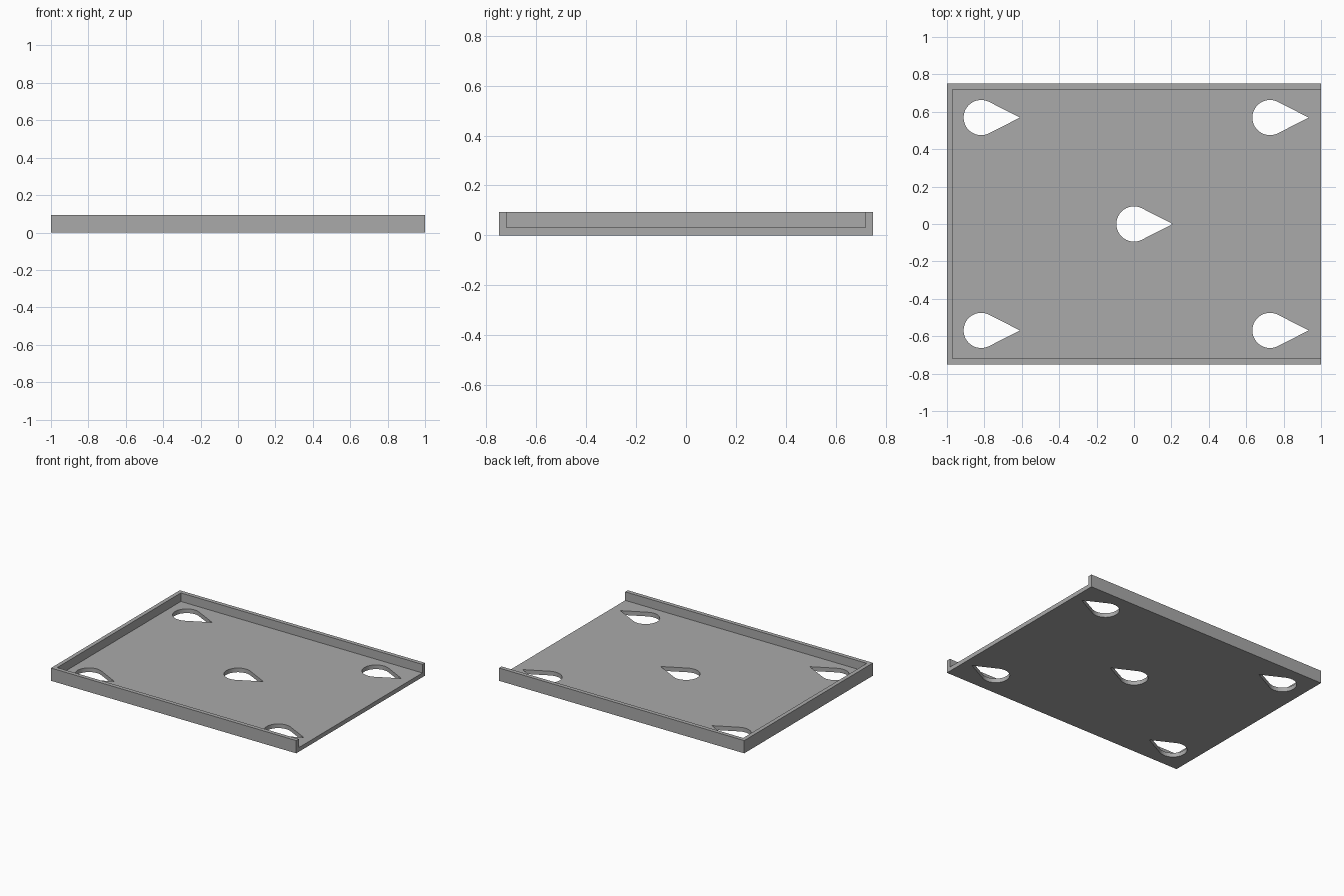
import bpy, bmesh
from math import acos, cos, sin, pi

LENGTH, WIDTH, HEIGHT = 2.0, 1.5, 0.094
WALL, FLOOR = 0.03, 0.031
HOLE_RADIUS, HOLE_TIP = 0.094, 0.207

cube = bpy.data.objects.get("Cube")
if cube:
    bpy.data.objects.remove(cube, do_unlink=True)

grey = bpy.data.materials.new("plain grey")
grey.use_nodes = True
colour = (0.4, 0.4, 0.4, 1)
grey.diffuse_color = colour
grey.node_tree.nodes["Principled BSDF"].inputs["Base Color"].default_value = colour


def prism(name, outline, bottom, top):
    """Extrude a flat outline from bottom to top."""
    bm = bmesh.new()
    face = bm.faces.new([bm.verts.new((x, y, bottom)) for x, y in outline])
    result = bmesh.ops.extrude_face_region(bm, geom=[face])
    raised = [v for v in result["geom"] if isinstance(v, bmesh.types.BMVert)]
    bmesh.ops.translate(bm, verts=raised, vec=(0, 0, top - bottom))
    bmesh.ops.recalc_face_normals(bm, faces=bm.faces)
    mesh = bpy.data.meshes.new(name)
    bm.to_mesh(mesh)
    bm.free()
    mesh.materials.append(grey)
    obj = bpy.data.objects.new(name, mesh)
    bpy.context.collection.objects.link(obj)
    return obj


def rectangle(x0, x1, y0, y1):
    return [(x0, y0), (x1, y0), (x1, y1), (x0, y1)]


def teardrop(cx, cy, steps=40):
    """Round end with straight tangents meeting at a point towards +x."""
    start = acos(HOLE_RADIUS / HOLE_TIP)
    angles = [start + (2 * pi - 2 * start) * i / steps for i in range(steps + 1)]
    arc = [(cx + HOLE_RADIUS * cos(a), cy + HOLE_RADIUS * sin(a)) for a in angles]
    return arc + [(cx + HOLE_TIP, cy)]


def cut(target, cutter):
    cutter.hide_render = True
    cutter.hide_set(True)
    mod = target.modifiers.new(cutter.name, "BOOLEAN")
    mod.operation = "DIFFERENCE"
    mod.solver = "EXACT"
    mod.object = cutter


# Tray block, hollowed out and open at the +x end
hx, hy = LENGTH / 2, WIDTH / 2
tray = prism("tray", rectangle(-hx, hx, -hy, hy), 0, HEIGHT)
cut(tray, prism("cavity_cutter",
                rectangle(-hx + WALL, hx + WALL, -hy + WALL, hy - WALL),
                FLOOR, HEIGHT * 2))

# Teardrop holes through the floor: one central, four near the corners
centres = [(0, 0)] + [(x, y) for x in (-0.817, 0.727) for y in (-0.569, 0.569)]
for i, (x, y) in enumerate(centres):
    cut(tray, prism(f"hole_cutter_{i + 1}", teardrop(x, y), -HEIGHT, HEIGHT * 2))

# Soften the round hole walls while keeping real edges crisp
bpy.ops.object.select_all(action="DESELECT")
bpy.context.view_layer.objects.active = tray
tray.select_set(True)
for mod in list(tray.modifiers):
    bpy.ops.object.modifier_apply(modifier=mod.name)
for obj in [o for o in bpy.data.objects if "_cutter" in o.name]:
    bpy.data.objects.remove(obj, do_unlink=True)
bpy.ops.object.shade_smooth_by_angle(angle=pi / 6)
